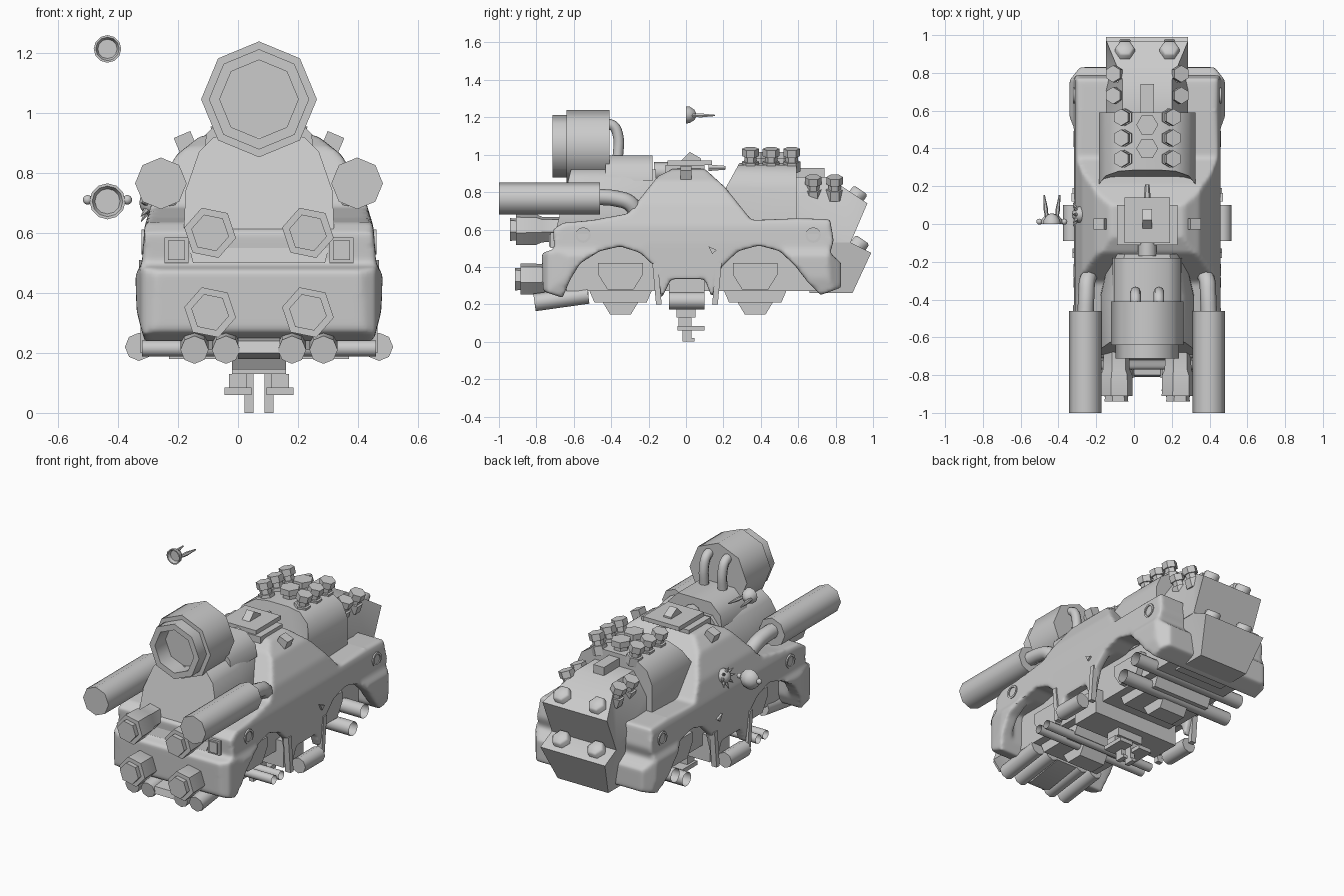
import bpy, bmesh, math
from mathutils import Vector, Matrix

if "Cube" in bpy.data.objects:
    bpy.data.objects.remove(bpy.data.objects["Cube"])

C = 0.07  # centre line of the vehicle
grey = bpy.data.materials.new("plain_grey")
grey.use_nodes = True
COLOUR = (0.6, 0.6, 0.6, 1)
grey.diffuse_color = COLOUR
grey.node_tree.nodes["Principled BSDF"].inputs["Base Color"].default_value = COLOUR


def finish(name, bm):
    bmesh.ops.recalc_face_normals(bm, faces=bm.faces)
    mesh = bpy.data.meshes.new(name)
    bm.to_mesh(mesh)
    bm.free()
    mesh.materials.append(grey)
    ob = bpy.data.objects.new(name, mesh)
    bpy.context.collection.objects.link(ob)
    return ob


def skin(bm, rings, caps=True):
    loops = [[bm.verts.new(p) for p in ring] for ring in rings]
    n = len(loops[0])
    for a, b in zip(loops, loops[1:]):
        for i in range(n):
            bm.faces.new((a[i], a[(i + 1) % n], b[(i + 1) % n], b[i]))
    if caps:
        ends = [bm.faces.new(loops[0]), bm.faces.new(loops[-1])]
        bmesh.ops.triangulate(bm, faces=ends)


def prism(name, rings, caps=True):
    bm = bmesh.new()
    skin(bm, rings, caps)
    return finish(name, bm)


def side_prism(name, pts, x0, x1):
    return prism(name, [[(x, y, z) for y, z in pts] for x in (x0, x1)])


def lathe(name, origin, direction, profile, n=6, caps=True, spin=0):
    """Rings (distance, radius) stacked along a direction."""
    rot = Vector(direction).to_track_quat('Z', 'Y').to_matrix()
    rings = []
    for t, r in profile:
        ring = []
        for i in range(n):
            a = 2 * math.pi * i / n + spin
            ring.append(Vector(origin) + rot @ Vector((r * math.cos(a), r * math.sin(a), t)))
        rings.append(ring)
    return prism(name, rings, caps)


def box(name, x, y, z, tilt=0):
    bm = bmesh.new()
    bmesh.ops.create_cube(bm, size=1)
    centre = Vector([(a[0] + a[1]) / 2 for a in (x, y, z)])
    size = [a[1] - a[0] for a in (x, y, z)]
    bm.transform(Matrix.Translation(centre) @ Matrix.Rotation(tilt, 4, 'Y')
                 @ Matrix.Diagonal((*size, 1)))
    return finish(name, bm)


def pipe(name, pts, r):
    cu = bpy.data.curves.new(name, 'CURVE')
    cu.dimensions = '3D'
    cu.bevel_depth, cu.bevel_resolution, cu.use_fill_caps = r, 2, True
    cu.resolution_u = 6
    sp = cu.splines.new('BEZIER')
    sp.bezier_points.add(len(pts) - 1)
    for p, co in zip(sp.bezier_points, pts):
        p.co = co
        p.handle_left_type = p.handle_right_type = 'AUTO'
    ob = bpy.data.objects.new(name, cu)
    cu.materials.append(grey)
    bpy.context.collection.objects.link(ob)


def ball(name, co, r):
    bm = bmesh.new()
    bmesh.ops.create_uvsphere(bm, u_segments=12, v_segments=8, radius=r)
    bm.transform(Matrix.Translation(co))
    return finish(name, bm)


# Smooth outer shell: side outline cut to the front and plan outlines, hollow below
outline = [(-.71, .6), (-.66, .635), (-.5, .65), (-.31, .685), (-.25, .76), (-.15, .885),
           (-.07, .925), (.1, .925), (.21, .825), (.35, .65), (.6, .66), (.77, .655),
           (.79, .54), (.77, .475), (.83, .42), (.83, .29), (.72, .25), (.65, .32),
           (.58, .41), (.5, .485), (.39, .515), (.28, .485), (.19, .4), (.14, .23), (.1, .335),
           (-.08, .335), (-.13, .23), (-.165, .4), (-.245, .475), (-.35, .51), (-.46, .485),
           (-.565, .42), (-.62, .33), (-.66, .235), (-.765, .27), (-.77, .475), (-.705, .495)]
front = [(.1, .95), (.2, .92), (.275, .86), (.345, .74), (.382, .62), (.39, .5),
         (.412, .46), (.408, .34), (.38, .23)]
plan = [(.31, -.79), (.39, -.74), (.415, -.6), (.4, -.42), (.388, -.2), (.388, .5),
        (.425, .6), (.42, .75), (.34, .85)]


def both(half):
    return [(C + a, b) for a, b in half] + [(C - a, b) for a, b in reversed(half)]


shell = side_prism("shell", outline, C - .5, C + .5)
cutters = [prism("front_cutter", [[(x, y, z) for x, z in both(front)] for y in (-1, 1)]),
           prism("plan_cutter", [[(x, y, z) for x, y in both(plan)] for z in (0, 1.1)]),
           box("cavity_cutter", (C - .33, C + .33), (-.63, .7), (.1, .49))]
for c, op in zip(cutters, ('INTERSECT', 'INTERSECT', 'DIFFERENCE')):
    m = shell.modifiers.new("cut", 'BOOLEAN')
    m.operation, m.solver, m.object = op, 'EXACT', c
m = shell.modifiers.new("remesh", 'REMESH')
m.mode, m.voxel_size = 'VOXEL', .012
m = shell.modifiers.new("smooth", 'SMOOTH')
m.factor, m.iterations = .5, 6
shell.data = bpy.data.meshes.new_from_object(shell.evaluated_get(bpy.context.evaluated_depsgraph_get()))
shell.modifiers.clear()
shell.data.materials.clear()
shell.data.materials.append(grey)
for c in cutters:
    bpy.data.objects.remove(c)

# Inner hull and keels
box("inner_hull", (C - .25, C + .25), (-.64, .72), (.27, .55))
for y in (-.35, .37):
    side_prism("keel_top", [(y - .17, .28), (y - .14, .21), (y + .14, .21), (y + .17, .28)], C - .2, C + .2)
    side_prism("keel", [(y - .1, .22), (y - .055, .145), (y + .055, .145), (y + .1, .22)], C - .09, C + .09)
    for s in (-1, 1):
        side_prism("hull_panel", [(y - .12, .42), (y - .12, .36), (y - .07, .28), (y + .07, .28),
                                  (y + .12, .36), (y + .12, .42)], C + s * .24, C + s * .29)

# Faceted front hood, leaning back at the nose
hood = both([(.22, .5), (.25, .62), (.245, .74), (.2, .87), (.15, .92)])
prism("hood", [[(x, -.72 + (z - .5) * .25, z) for x, z in hood],
               [(x, -.38, z) for x, z in hood],
               [(C + (x - C) * .8, -.16, z) for x, z in hood]])

# Main cannon with recessed muzzle, sloped mount and rear pipes
lathe("main_cannon", (C, -.41, 1.045), (0, -1, 0),
      [(0, .193), (.23, .193), (.23, .167), (.303, .167), (.303, .131), (.2, .131)], 8)
mount = both([(.185, .86), (.175, .93), (.11, .995)])
prism("cannon_mount", [[(x, y, z) for x, z in mount] for y in (-.43, -.18)])
for s in (-1, 1):
    pipe("cannon_pipe", [(C + s * .062, -.44, 1.165), (C + s * .062, -.39, 1.155),
                         (C + s * .062, -.365, 1.11), (C + s * .062, -.365, .97)], .028)

for s in (-1, 1):
    # Side barrels and feed pipes
    x = C + s * .327
    lathe("side_barrel", (x, -.46, .765), (0, -1, 0), [(0, .086), (.54, .086)], 8)
    pipe("barrel_feed", [(x, -.48, .775), (x - s * .005, -.37, .765), (x - s * .01, -.3, .74),
                         (x - s * .03, -.26, .68)], .043)
    # Nose nozzles
    for z, y in ((.6, -.94), (.335, -.915)):
        lathe("nose_nozzle", (C + s * .163, y, z), (0, 1, 0),
              [(0, .064), (.03, .062), (.03, .088), (.14, .086), (.17, .072), (.27, .07)], 6, spin=.2)
    # Headlights
    box("headlight_frame", (C + s * .275 - .04, C + s * .275 + .04), (-.725, -.66), (.5, .585))
    box("headlight_lens", (C + s * .275 - .028, C + s * .275 + .028), (-.733, -.66), (.51, .575))
    # Underside fittings
    for dx in (.11, .215):
        lathe("under_nose_pipe", (C + s * dx, -.81, .21), (0, 1, .14), [(0, .047), (.29, .047)], 8)
    lathe("side_canister", (C + s * .4, -.09, .22), (0, 1, 0), [(0, .047), (.19, .047)], 8)
    for y, lean in ((-.145, -.02), (.155, .02)):
        side_prism("strut", [(y - .015 + lean, .42), (y + .015 + lean, .42), (y + .015, .2), (y - .015, .2)],
                   C + s * .36, C + s * .395)
    side_prism("side_mark", [(.12, .51), (.165, .49), (.14, .47)], C + s * .37, C + s * .4)
    for y, z in ((-.55, .57), (.68, .57)):
        lathe("porthole", (C + s * .36, y, z), (s, 0, 0), [(0, .042), (.032, .042), (.032, .03), (.025, .03)], 12)
    # Hip guns and feet
    box("foot_stem", (C + s * .033 - .015, C + s * .033 + .015), (-.02, .03), (0, .2))
    box("foot_toe", (C + s * .033 - .015, C + s * .033 + .015), (-.02, .045), (0, .02))
    box("hip_block", (C + s * .07 - .045, C + s * .07 + .045), (-.045, .1), (.06, .085))
    box("hip_post", (C + s * .07 - .03, C + s * .07 + .03), (-.04, .03), (.085, .13))

# Cross tubes, open at both ends
for y, z, r in ((-.24, .215, .027), (-.31, .215, .027), (.45, .235, .042), (.56, .3, .042)):
    lathe("cross_tube", (C - .39, y, z), (1, 0, 0), [(0, r), (.78, r)], 12, caps=False)
box("hip_frame", (C - .09, C + .09), (-.05, .05), (.13, .2))
box("belly_box", (C - .3, C + .3), (-.09, .1), (.18, .34))
side_prism("chin_plate", [(-.81, .2), (-.8, .24), (-.52, .27), (-.52, .22), (-.76, .18)], C - .07, C + .07)

# Roof hatch with stepped plates and small arms
box("hatch_base", (C - .16, C + .16), (-.11, .1), (.88, .945))
box("hatch_plate", (C - .12, C + .12), (-.1, .14), (.945, .97))
side_prism("hatch_peak", [(-.03, .965), (.02, 1.015), (.08, .98), (.08, .965)], C - .025, C + .025)
lathe("hatch_rod", (C, .12, .93), (0, 1, 0), [(0, .02), (.09, .012)], 6)
lathe("hatch_drum", (C, -.17, .91), (0, 1, 0), [(0, .05), (.07, .05)], 8)
for s in (-1, 1):
    box("hatch_arm", (C + s * .2 - .05, C + s * .2 + .05), (-.02, .02), (.88, .905), s * .4)
    box("arm_block", (C + s * .245 - .03, C + s * .245 + .03), (-.03, .03), (.87, .93), s * .4)

# Rear engine block and two-step tail
cover = both([(.255, .5), (.255, .82), (.22, .9), (.15, .945), (.07, .955)])
prism("engine_cover", [[(x, .2 + max(0, z - .8) * .55, z) for x, z in cover], [(x, .59, z) for x, z in cover]])
tail = [(.58, .88, .13), (.76, .88, .13), (.97, .74, .217), (.88, .53, .217), (.58, .53, .217), (.58, .75, .217)]
base = [(.7, .55, .217), (.84, .55, .217), (.99, .475, .217), (.89, .26, .17), (.66, .26, .17)]
for name, pts in (("upper_tail", tail), ("lower_tail", base)):
    prism(name, [[(C + s * w, y, z) for y, z, w in pts] for s in (-1, 1)])
box("tail_box", (C - .035, C + .035), (.57, .74), (.86, .93))
stack = [(0, .046), (.055, .046), (.055, .033), (.085, .033), (.085, .045), (.125, .045)]
for y in (.4, .525):
    lathe("engine_cap", (C, y, .93), (0, 0, 1), [(0, .043), (.05, .043), (.05, .058), (.085, .058)], 6)
for s in (-1, 1):
    for y in (.345, .455, .565):
        lathe("exhaust_stack", (C + s * .11, y, .91), (s * .24, 0, 1), stack, 6)
    for y in (.68, .795):
        lathe("tail_stack", (C + s * .14, y, .762), (s * .35, 0, 1), stack, 6)
    for y, z in ((.875, .725), (.885, .46)):
        lathe("tail_bolt", (C + s * .118, y, z), (0, .55, .8), [(0, .052), (.095, .052), (.105, .04)], 6)

# Floating helmets and spiked ball on the right
for z, r in ((1.213, .046), (.705, .06)):
    lathe("helmet_bowl", (-.435, 0, z), (0, 1, 0), [(.018, r * .7), (0, r * .85), (0, r), (.02, r * .95),
                                                  (.045, r * .6), (.055, r * .15)], 12)
for s in (-1, 1):
    lathe("helmet_horn", (-.435 + s * .025, .02, 1.21), (s * .12, 1, 0), [(0, .008), (.06, .012), (.135, .004)], 6)
    ball("helmet_ear", (-.435 + s * .066, .012, .71), .016)
spiky = (-.285, .05, .7)
ball("spiked_ball", spiky, .044)
for i in range(8):
    a = i * math.pi / 4
    lathe("ball_spike", spiky, (-.6, math.cos(a), math.sin(a)), [(.035, .012), (.075, .001)], 6)

# Smooth shading with sharp edges kept
bpy.ops.object.select_all(action='DESELECT')
for ob in bpy.context.collection.objects:
    if ob.type == 'MESH':
        ob.select_set(True)
        bpy.context.view_layer.objects.active = ob
bpy.ops.object.shade_smooth_by_angle(angle=math.radians(47))
